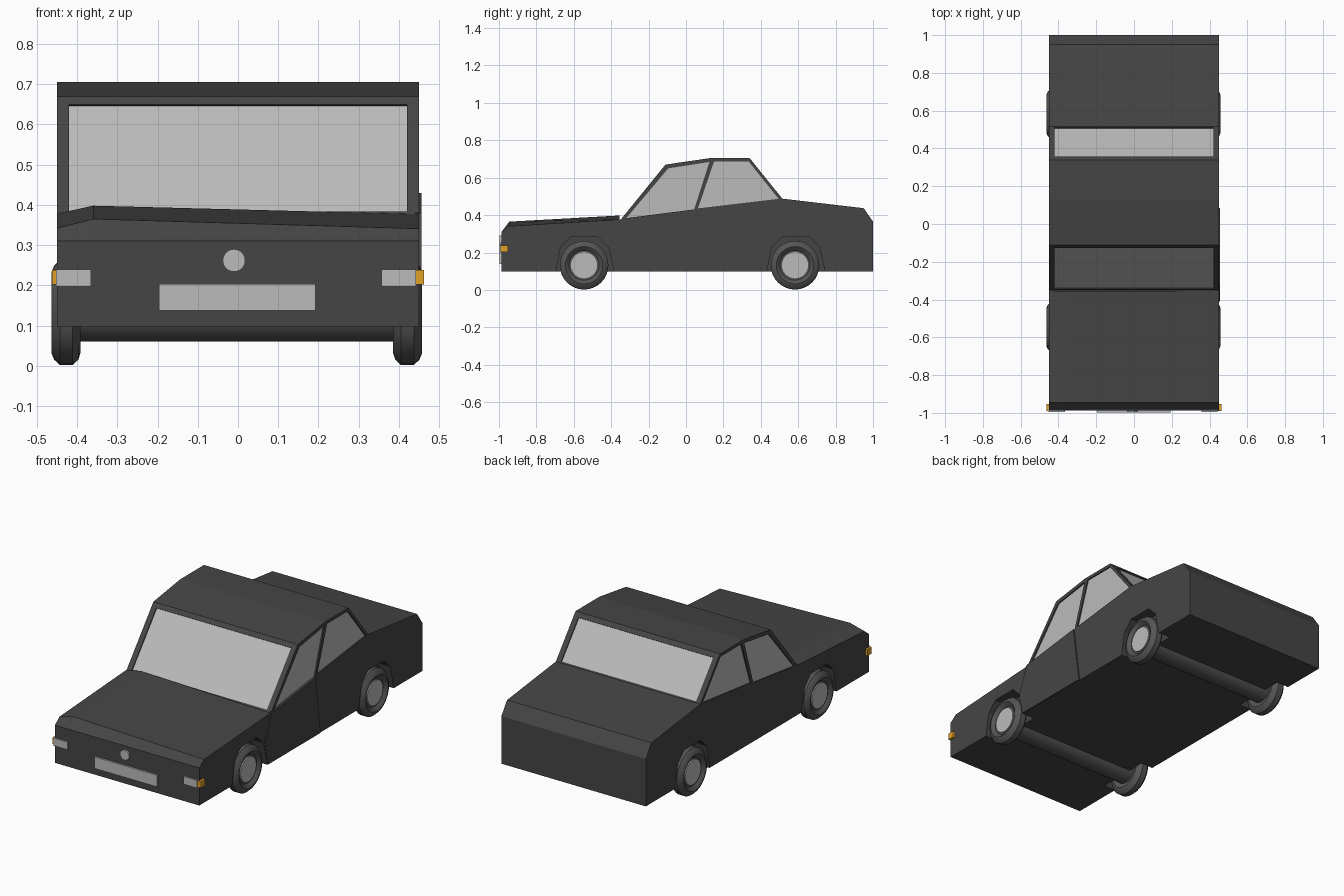
import bpy, bmesh, math
from mathutils import Vector, Matrix

if "Cube" in bpy.data.objects:
    bpy.data.objects.remove(bpy.data.objects["Cube"])


def material(name, rgb):
    m = bpy.data.materials.new(name)
    m.diffuse_color = (*rgb, 1)
    m.use_nodes = True
    m.node_tree.nodes["Principled BSDF"].inputs["Base Color"].default_value = m.diffuse_color
    return m


DARK = material("dark_paint", (0.06, 0.06, 0.06))
RUBBER = material("rubber", (0.09, 0.09, 0.09))
LIGHT = material("pale_grey", (0.5, 0.5, 0.5))
ORANGE = material("amber", (0.75, 0.35, 0.02))


def finish(name, bm, mat):
    bmesh.ops.recalc_face_normals(bm, faces=bm.faces)
    me = bpy.data.meshes.new(name)
    bm.to_mesh(me)
    bm.free()
    ob = bpy.data.objects.new(name, me)
    bpy.context.collection.objects.link(ob)
    me.materials.append(mat)
    return ob


def loft(name, sections, mat=DARK):
    """Join (x, [(y, z), ...]) sections into a closed solid."""
    bm = bmesh.new()
    rings = [[bm.verts.new((x, y, z)) for y, z in pts] for x, pts in sections]
    for a, b in zip(rings, rings[1:]):
        for i in range(len(a)):
            j = (i + 1) % len(a)
            bm.faces.new((a[i], a[j], b[j], b[i]))
    bm.faces.new(rings[0])
    bm.faces.new(rings[-1])
    return finish(name, bm, mat)


def prism(name, pts, x0, x1, mat=DARK):
    return loft(name, [(x0, pts), (x1, pts)], mat)


def box(name, x, y, z, mat):
    return prism(name, [(y[0], z[0]), (y[1], z[0]), (y[1], z[1]), (y[0], z[1])], *x, mat)


def cylinder(name, radius, length, loc, axis, mat, segments=32):
    bm = bmesh.new()
    rot = Vector((0, 0, 1)).rotation_difference(Vector(axis)).to_matrix().to_4x4()
    bmesh.ops.create_cone(bm, cap_ends=True, segments=segments, radius1=radius, radius2=radius,
                          depth=length, matrix=Matrix.Translation(loc) @ rot)
    return finish(name, bm, mat)


def smooth(ob):
    bpy.ops.object.select_all(action='DESELECT')
    ob.select_set(True)
    bpy.context.view_layer.objects.active = ob
    bpy.ops.object.shade_smooth_by_angle(angle=math.radians(35))


def slab(p, q, t0, t1, lo, hi):
    """Quad lying along line p-q, offset along its outward normal."""
    p, q = Vector(p), Vector(q)
    d = q - p
    n = Vector((-d.y, d.x)).normalized()
    a, b = p + d * t0, p + d * t1
    return [tuple(v) for v in (a + n * lo, b + n * lo, b + n * hi, a + n * hi)]


# Body shell from the side profile
screen = ((-0.35, 0.375), (-0.11, 0.67))
rear = ((0.34, 0.705), (0.515, 0.488))
body = prism("body", [(-0.987, 0.098), (-0.987, 0.31), (-0.945, 0.337), *screen, (0.13, 0.705),
                      *rear, (0.95, 0.437), (1.0, 0.365), (1.0, 0.098)], -0.45, 0.45)


def cut(cutter):
    mod = body.modifiers.new("cut", 'BOOLEAN')
    mod.object = cutter
    mod.operation = 'DIFFERENCE'
    mod.solver = 'EXACT'
    bpy.context.view_layer.objects.active = body
    bpy.ops.object.modifier_apply(modifier=mod.name)
    bpy.data.objects.remove(cutter)


# Wheel arches
AXLES = {"front": -0.545, "rear": 0.583}
arch = [(-0.155, 0.05), (-0.15, 0.098), (-0.125, 0.23), (-0.07, 0.285), (0.075, 0.285),
        (0.13, 0.23), (0.16, 0.098), (0.165, 0.05)]
for cy in AXLES.values():
    for s in (-1, 1):
        cut(prism("arch_cutter", [(y + cy, z) for y, z in arch], s * 0.375, s * 0.5))

# Windscreen and rear window set into shallow recesses
for name, line, t0, t1 in (("windscreen", screen, 0.03, 0.93), ("rear_window", rear, 0.1, 0.97)):
    cut(prism("window_cutter", slab(*line, t0, t1, -0.015, 0.03), -0.42, 0.42))
    prism(name, slab(*line, t0, t1, -0.025, -0.006), -0.42, 0.42, LIGHT)

# Side windows
side_windows = {
    "front_side_window": [(-0.32, 0.383), (-0.095, 0.65), (0.125, 0.684), (0.043, 0.428)],
    "rear_side_window": [(0.064, 0.436), (0.15, 0.687), (0.335, 0.687), (0.495, 0.487)]}
for name, pts in side_windows.items():
    for s, side in ((-1, "left"), (1, "right")):
        cut(prism("window_cutter", pts, s * 0.437, s * 0.5))
        prism(f"{side}_{name}", pts, s * 0.432, s * 0.443, LIGHT)

# Bonnet panel with its off-centre crease
def bonnet_section(x, front, back):
    return x, [(-0.987, 0.309), (-0.945, front), (-0.355, back), (-0.355, 0.35)]


loft("bonnet", [bonnet_section(-0.45, 0.342, 0.378), bonnet_section(-0.36, 0.365, 0.398),
                bonnet_section(0.45, 0.341, 0.377)])

# Raised door on the right side
prism("right_door", [(-0.35, 0.38), (0.04, 0.43), (0.085, 0.1), (-0.385, 0.1), (-0.41, 0.22)],
      0.44, 0.456)

# Front details
for side, x0, x1 in (("left", -0.452, -0.365), ("right", 0.357, 0.443)):
    box(side + "_headlight", (x0, x1), (-0.996, -0.97), (0.197, 0.24), LIGHT)
for side, s in (("left", -1), ("right", 1)):
    box(side + "_indicator", (s * 0.443, s * 0.463), (-0.991, -0.953), (0.202, 0.238), ORANGE)
box("number_plate", (-0.197, 0.193), (-0.997, -0.97), (0.138, 0.203), LIGHT)
cylinder("front_disc", 0.028, 0.022, (-0.01, -0.985, 0.262), (0, 1, 0), LIGHT)

# Wheels, hubcaps and axles
tyre = [(-0.028, 0), (-0.028, 0.078), (-0.036, 0.098), (-0.03, 0.117), (-0.016, 0.13),
        (0.016, 0.13), (0.03, 0.117), (0.037, 0.1), (0.03, 0.09), (0.02, 0.08), (0.02, 0)]
for end, cy in AXLES.items():
    for side, s, cx in (("left", -1, -0.427), ("right", 1, 0.421)):
        bm = bmesh.new()
        vs = [bm.verts.new((s * x, r, 0)) for x, r in tyre]
        es = [bm.edges.new(e) for e in zip(vs, vs[1:])]
        bmesh.ops.spin(bm, geom=vs + es, cent=(0, 0, 0), axis=(1, 0, 0), angle=2 * math.pi, steps=32)
        bmesh.ops.remove_doubles(bm, verts=bm.verts, dist=1e-5)
        bmesh.ops.translate(bm, verts=bm.verts, vec=(cx, cy, 0.132))
        smooth(finish(f"{end}_{side}_wheel", bm, RUBBER))
        cylinder(f"{end}_{side}_hubcap", 0.07, 0.02, (cx + s * 0.016, cy, 0.132), (1, 0, 0), LIGHT)
    smooth(cylinder(end + "_axle", 0.07, 0.8, (0, cy, 0.13), (1, 0, 0), RUBBER))
